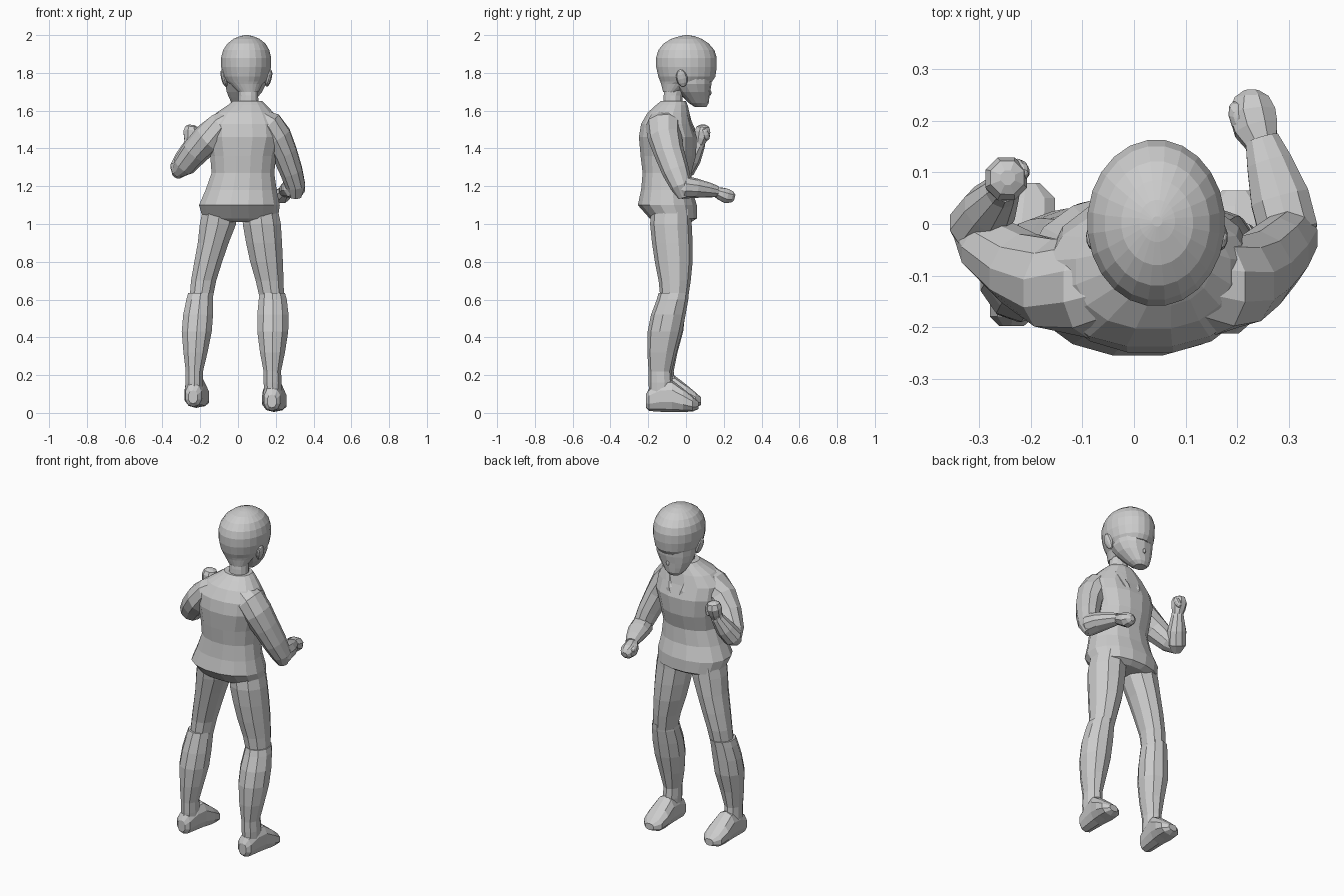
import bpy, bmesh, math
from mathutils import Vector

X, Y, Z = Vector((1, 0, 0)), Vector((0, 1, 0)), Vector((0, 0, 1))


def loft(name, rows, sides=12, axis=None, power=1.0):
    """Skin closed oval rings; each row = centre x, y, z, half width, half depth."""
    bm = bmesh.new()
    pts = [Vector(r[:3]) for r in rows]
    rings = []
    for i, r in enumerate(rows):
        if axis is None:
            n = (pts[min(i + 1, len(pts) - 1)] - pts[max(i - 1, 0)]).normalized()
        else:
            n = axis
        u = (X - n * X.dot(n)).normalized()
        v = n.cross(u)
        ring = []
        for k in range(sides):
            t = 2 * math.pi * (k + 0.5) / sides
            c, s = math.cos(t), math.sin(t)
            c = math.copysign(abs(c) ** power, c)
            s = math.copysign(abs(s) ** power, s)
            ring.append(bm.verts.new(pts[i] + u * r[3] * c + v * r[4] * s))
        rings.append(ring)
    for a, b in zip(rings, rings[1:]):
        for k in range(sides):
            j = (k + 1) % sides
            bm.faces.new((a[k], a[j], b[j], b[k]))
    bm.faces.new(rings[0][::-1])
    bm.faces.new(rings[-1])
    bmesh.ops.recalc_face_normals(bm, faces=bm.faces)
    me = bpy.data.meshes.new(name)
    bm.to_mesh(me)
    bm.free()
    ob = bpy.data.objects.new(name, me)
    bpy.context.collection.objects.link(ob)
    return ob


def spans(rows):
    """Turn (z, x min, x max, y min, y max) into ring rows."""
    return [((a + b) / 2, (c + d) / 2, z, (b - a) / 2, (d - c) / 2) for z, a, b, c, d in rows]


def blob(name, loc, scale, rot=(0, 0, 0)):
    bpy.ops.mesh.primitive_uv_sphere_add(segments=10, ring_count=6, location=loc, rotation=rot)
    ob = bpy.context.object
    ob.name = name
    ob.scale = scale
    return ob


# Shirt, with flared hem and sloping shoulders
loft("shirt", spans([
    (1.01, -.13, .16, -.16, .03), (1.03, -.19, .215, -.195, .06), (1.10, -.21, .225, -.258, .06),
    (1.18, -.175, .208, -.24, .035), (1.27, -.143, .195, -.232, .03), (1.36, -.15, .205, -.243, .055),
    (1.46, -.17, .235, -.252, .06), (1.53, -.17, .23, -.24, .035), (1.59, -.115, .19, -.205, .02),
    (1.63, -.055, .152, -.16, .01), (1.65, -.03, .13, -.135, .0)]), 16, Z, .92)

# Collar flaps on the chest
for s in (-1, 1):
    loft("collar", [(.045 + .07 * s, -.07, 1.61, .03, .03), (.045 + .06 * s, -.01, 1.58, .032, .022),
                    (.04 + .04 * s, .03, 1.50, .03, .018), (.04 + .015 * s, .045, 1.44, .012, .012)], 6)

# Neck
loft("neck", [(.055, -.07, 1.60, .06, .055), (.055, -.068, 1.68, .053, .052),
              (.05, -.045, 1.78, .06, .06)], 12, Z)

# Face, tapering to the chin
loft("face", spans([
    (1.62, -.015, .055, .045, .108), (1.64, -.035, .08, .015, .12), (1.67, -.05, .105, -.015, .124),
    (1.70, -.062, .13, -.045, .128), (1.74, -.07, .15, -.08, .135), (1.82, -.075, .158, -.12, .14)]),
    14, Z, .9)
blob("nose", (.033, .126, 1.695), (.01, .009, .015))

# Hair cap with nape, overhanging the face
loft("hair", spans([
    (1.70, .0, .11, -.122, -.03), (1.74, -.04, .13, -.132, .04), (1.755, -.065, .15, -.138, .14),
    (1.78, -.08, .165, -.148, .157), (1.83, -.09, .176, -.159, .164), (1.88, -.091, .177, -.16, .164),
    (1.92, -.08, .167, -.148, .152), (1.955, -.057, .147, -.12, .122), (1.98, -.025, .115, -.08, .085),
    (1.994, .01, .08, -.035, .047), (2.0, .035, .055, -.005, .015)]), 24, Z)
for x, s in ((-.074, 1), (.163, -1)):
    blob("ear", (x, -.022, 1.772), (.016, .03, .048), (.2, -.25 * s, 0))

# Thighs and boots
loft("left_thigh", spans([
    (1.08, -.19, .0, -.19, .03), (1.0, -.207, -.005, -.18, .03), (.90, -.217, -.045, -.165, .03),
    (.80, -.235, -.08, -.15, .025), (.70, -.252, -.112, -.135, .015), (.60, -.26, -.132, -.135, .0)]), 10, Z)
loft("right_thigh", spans([
    (1.08, .02, .215, -.185, .03), (1.0, .02, .232, -.19, .03), (.90, .038, .238, -.18, .035),
    (.80, .06, .242, -.165, .035), (.70, .09, .245, -.145, .025), (.60, .113, .247, -.135, .01)]), 10, Z)
loft("left_boot", spans([
    (.635, -.267, -.128, -.145, .01), (.60, -.277, -.128, -.155, .005), (.52, -.294, -.128, -.175, -.005),
    (.43, -.302, -.135, -.19, -.015), (.32, -.292, -.158, -.19, -.045), (.22, -.279, -.183, -.185, -.065),
    (.16, -.28, -.183, -.185, -.06), (.08, -.277, -.185, -.18, -.06)]), 10, Z)
loft("right_boot", spans([
    (.635, .113, .252, -.145, .015), (.60, .106, .262, -.155, .012), (.52, .098, .272, -.185, -.002),
    (.43, .098, .27, -.203, -.02), (.32, .113, .252, -.205, -.05), (.22, .133, .23, -.198, -.075),
    (.16, .133, .234, -.198, -.07), (.08, .14, .23, -.195, -.075)]), 10, Z)

# Feet, rings running heel to toe
for name, x, y, z, out in (("left_foot", -.232, .01, .022, .1), ("right_foot", .183, -.005, 0, .07)):
    loft(name, [(x + out * (fy + .15), y + fy, z + fz, a, b) for fy, fz, a, b in (
        (-.208, .062, .025, .035), (-.19, .07, .045, .06), (-.13, .088, .052, .082),
        (-.07, .09, .059, .085), (-.01, .067, .068, .062), (.04, .047, .062, .04),
        (.07, .04, .028, .02))], 10, Y, .85)

# Sleeves: upper arm and forearm
loft("left_upper_arm", [
    (-.01, -.115, 1.55, .075, .08), (-.09, -.123, 1.505, .088, .098), (-.16, -.117, 1.45, .084, .092),
    (-.225, -.085, 1.385, .074, .075), (-.285, -.04, 1.31, .064, .058), (-.325, -.01, 1.27, .032, .032)], 10)
loft("left_forearm", [
    (-.325, -.03, 1.255, .025, .025), (-.308, -.008, 1.29, .056, .056),
    (-.28, .03, 1.35, .054, .052), (-.255, .065, 1.42, .035, .037), (-.25, .072, 1.45, .03, .03)], 10)
loft("right_upper_arm", [
    (.10, -.115, 1.56, .06, .08), (.16, -.12, 1.52, .085, .095), (.205, -.112, 1.46, .082, .09),
    (.245, -.09, 1.38, .07, .08), (.282, -.055, 1.28, .062, .072), (.305, -.025, 1.20, .054, .058),
    (.305, -.01, 1.14, .03, .03)], 10)
loft("right_forearm", [
    (.31, -.06, 1.20, .03, .03), (.30, -.015, 1.195, .06, .062), (.283, .05, 1.19, .06, .052),
    (.262, .12, 1.18, .046, .04), (.248, .165, 1.172, .034, .03)], 10)

# Fists with thumbs
loft("left_hand", [
    (-.25, .07, 1.42, .028, .028), (-.249, .08, 1.455, .04, .038),
    (-.248, .088, 1.49, .044, .045), (-.246, .09, 1.515, .035, .035), (-.245, .09, 1.525, .015, .015)], 8)
blob("left_thumb", (-.222, .105, 1.475), (.018, .02, .035), (.3, .3, 0))
loft("right_hand", [
    (.25, .15, 1.173, .03, .026), (.237, .185, 1.16, .046, .036),
    (.23, .215, 1.148, .048, .042), (.228, .245, 1.143, .036, .032), (.228, .258, 1.14, .016, .016)], 8)
blob("right_thumb", (.203, .205, 1.163), (.018, .035, .018), (0, 0, .3))
